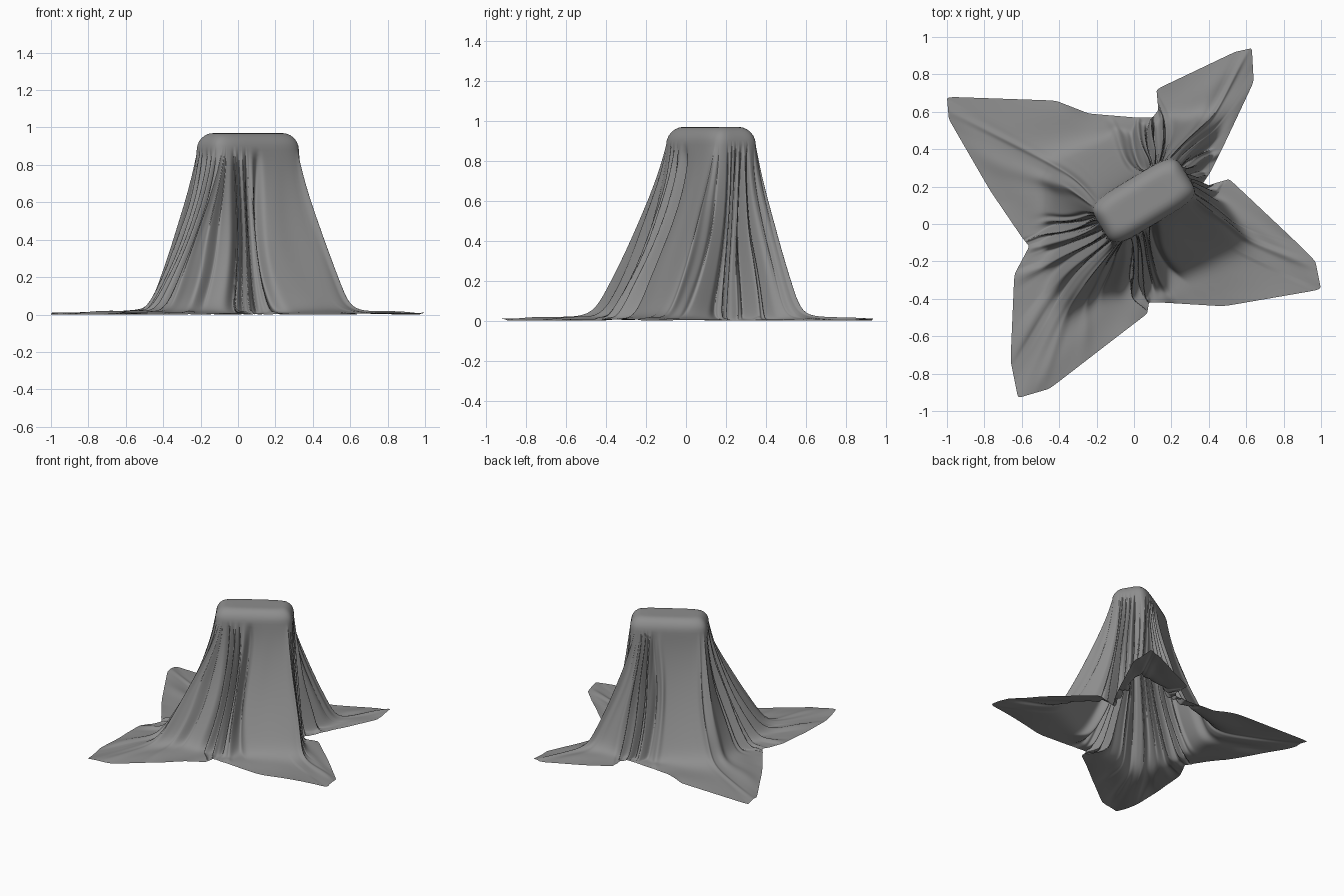
import bpy, bmesh, math, random
from mathutils import Vector

if "Cube" in bpy.data.objects:
    bpy.data.objects.remove(bpy.data.objects["Cube"])

random.seed(7)
CX, CY, ROT = 0.0525, 0.125, math.radians(31)   # hidden box under the cloth
HALF_L, HALF_W, TOP, SHOULDER = 0.27, 0.138, 0.97, 0.88
INSET = 0.075
PER = 20                                        # columns per control row

# (foot x, foot y, hem x, hem y) running counter-clockwise from the right tip
ROWS = [
    (0.56, -0.13, 1.00, -0.35), (0.60, -0.07, 0.97, -0.20), (0.54, 0.03, 0.85, -0.08),
    (0.45, 0.14, 0.51, 0.24), (0.40, 0.20, 0.44, 0.22), (0.34, 0.19, 0.35, 0.19),
    (0.38, 0.28, 0.41, 0.28), (0.40, 0.40, 0.48, 0.42), (0.45, 0.52, 0.64, 0.76),
    (0.43, 0.57, 0.63, 0.94), (0.38, 0.57, 0.54, 0.92), (0.19, 0.56, 0.12, 0.72),
    (0.15, 0.55, 0.13, 0.61), (0.09, 0.53, 0.10, 0.57), (0.00, 0.52, 0.00, 0.57),
    (-0.15, 0.45, -0.24, 0.59), (-0.25, 0.42, -0.42, 0.66), (-0.42, 0.36, -1.00, 0.68),
    (-0.46, 0.31, -0.99, 0.56), (-0.46, 0.15, -0.77, 0.18), (-0.48, 0.00, -0.60, -0.07),
    (-0.47, -0.10, -0.56, -0.12), (-0.45, -0.20, -0.64, -0.27), (-0.42, -0.35, -0.66, -0.73),
    (-0.39, -0.45, -0.62, -0.93), (-0.33, -0.46, -0.45, -0.88), (-0.18, -0.37, -0.10, -0.61),
    (-0.04, -0.37, 0.07, -0.48), (0.06, -0.36, 0.08, -0.42), (0.14, -0.34, 0.15, -0.42),
    (0.25, -0.27, 0.48, -0.44)]
N = len(ROWS)
COLS = N * PER

# Which box side (whole number) and how far along it each row hangs from
ANCHORS = [(-0.5, 0), (0, -0.12), (0.5, 0), (5.5, 0.5), (9.2, 1), (10.5, 1.08), (14, 1.3),
           (16, 1.62), (18, 2), (21.5, 2.5), (24.3, 3), (26, 3.1), (29.3, 3.36),
           (30, 3.52), (31, 3.88)]
RIDGES = (0.7, 9.4, 18.3, 24.5)                 # tent ridges running to the four tips


def loop_gap(u, c):
    d = abs(u - c)
    return min(d, N - d)


def hang_angle(u):
    for (u0, s0), (u1, s1) in zip(ANCHORS, ANCHORS[1:]):
        if u0 <= u <= u1:
            s = (s0 + (s1 - s0) * (u - u0) / (u1 - u0)) % 4
            break
    side, f = int(s), (s % 1) * 2 - 1
    x, y = ((HALF_L, f * HALF_W), (-f * HALF_L, HALF_W),
            (-HALF_L, -f * HALF_W), (f * HALF_L, -HALF_W))[side]
    return math.atan2(y, x) + ROT


def loop_curve(k, passes):
    """Interpolate a closed control loop, then round it off."""
    pts = []
    for i in range(COLS):
        a, b = ROWS[i // PER], ROWS[(i // PER + 1) % N]
        f = (i % PER) / PER
        pts.append(Vector((a[k], a[k + 1])).lerp(Vector((b[k], b[k + 1])), f))
    for _ in range(passes):
        pts = [pts[i - 1] * 0.25 + pts[i] * 0.5 + pts[(i + 1) % COLS] * 0.25
               for i in range(COLS)]
    return pts


foot, hem = loop_curve(0, 70), loop_curve(2, 3)

# Pleats: (position, width, depth); strong at the gathers, mild elsewhere
pleats = [(c, 0.22, 0.025) for c in RIDGES] + [(17.5, 0.15, 0.02), (25.4, 0.15, 0.02)]
for centre, spread, count in ((5.5, 1.8, 7), (13, 1.8, 8), (21.7, 1.8, 9), (28.3, 1.5, 7)):
    for j in range(count):
        u = centre - spread + 2 * spread * (j + random.uniform(0.2, 0.8)) / count
        pleats.append((u, random.uniform(0.11, 0.19),
                       (0.03 if j % 2 else -0.05) * random.uniform(0.7, 1.3)))
for j in range(26):
    pleats.append((random.uniform(0, N), random.uniform(0.1, 0.3),
                   random.uniform(-0.02, 0.016)))


def pleat(u):
    return sum(h * math.exp(-(loop_gap(u, c) / w) ** 2) for c, w, h in pleats)


def top_point(ang, inset):
    """Point on a rounded rectangle, inset from the box shoulder."""
    a, b = HALF_L - inset, HALF_W - inset
    c, s = math.cos(ang - ROT), math.sin(ang - ROT)
    # keep the corner direction aligned with the inset rectangle
    c, s = c * a / HALF_L, s * b / HALF_W
    r = ((abs(c) / a) ** 5 + (abs(s) / b) ** 5) ** -0.2
    x, y = r * c, r * s
    return Vector((CX + x * math.cos(ROT) - y * math.sin(ROT),
                   CY + x * math.sin(ROT) + y * math.cos(ROT)))


def column(i):
    u = i / PER
    ang = hang_angle(u)
    out = (foot[i] - Vector((CX, CY))).normalized()
    # panels between the ridges sag inwards more
    power = 1.75 - 0.4 * sum(math.exp(-(loop_gap(u, c) / 1.1) ** 2) for c in RIDGES)
    pts = []
    # flat top and rounded shoulder
    inner = top_point(ang, INSET)
    for k in (0.35, 0.7):
        p = Vector((CX, CY)).lerp(inner, k)
        pts.append(Vector((p.x, p.y, TOP)))
    for k in range(7):
        f = k / 6 * math.pi / 2
        p = top_point(ang, INSET * (1 - math.sin(f)))
        pts.append(Vector((p.x, p.y, TOP - (TOP - SHOULDER) * (1 - math.cos(f)))))
    start = len(pts)
    # hanging wall flaring to the foot, pleats wandering as they fall
    edge = top_point(ang, 0)
    for k in range(1, 33):
        q = k / 32
        fold = pleat((u + 0.18 * math.sin(5 * q + u)) % N)
        p = edge.lerp(foot[i], q ** power) + out * fold * min(1, q * 2.2) ** 0.7
        pts.append(Vector((p.x, p.y, SHOULDER * (1 - q) + 0.01 * q)))
    # cloth lying on the floor
    base = foot[i] + out * fold
    length = (hem[i] - base).length
    for k in range(1, 13):
        q = k / 12
        p = base.lerp(hem[i], q)
        lift = 0.01 * max(0, math.sin(u * 2.9 + 7 * q)) * min(1, length / 0.3)
        lift += max(0, fold) * 0.5 * math.sin(math.pi * min(1, q * 0.8 + 0.15))
        pts.append(Vector((p.x, p.y, 0.01 * (1 - q) + lift)))
    # soften the bend at the floor
    for _ in range(10):
        old = [p.copy() for p in pts]
        for k in range(start, len(pts) - 1):
            pts[k] = (old[k - 1] + old[k] * 2 + old[k + 1]) / 4
    for p in pts:
        p.z = max(0.0, p.z)
    return pts


# Cloth sheet
bm = bmesh.new()
grid = [[bm.verts.new(p) for p in column(i)] for i in range(COLS)]
centre = bm.verts.new((CX, CY, TOP))
for i in range(COLS):
    a, b = grid[i], grid[(i + 1) % COLS]
    bm.faces.new((centre, a[0], b[0]))
    for k in range(len(a) - 1):
        bm.faces.new((a[k], a[k + 1], b[k + 1], b[k]))
for f in bm.faces:
    f.smooth = True
mesh = bpy.data.meshes.new("draped_cloth")
bm.to_mesh(mesh)
bm.free()
cloth = bpy.data.objects.new("draped_cloth", mesh)
bpy.context.collection.objects.link(cloth)

# Grey fabric
mat = bpy.data.materials.new("grey_fabric")
mat.diffuse_color = (0.27, 0.27, 0.27, 1)
mat.use_nodes = True
mat.node_tree.nodes["Principled BSDF"].inputs["Base Color"].default_value = mat.diffuse_color
mesh.materials.append(mat)
